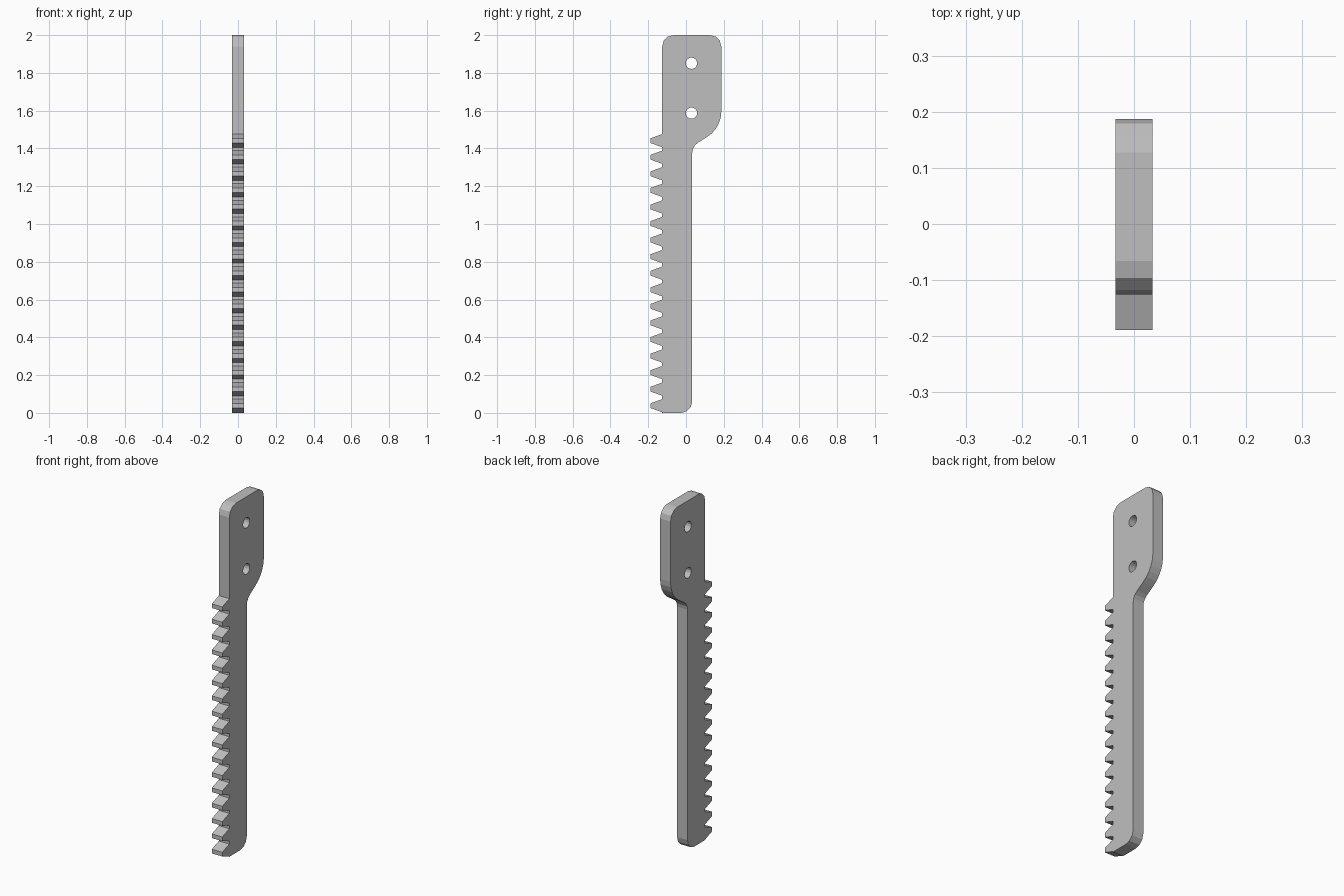
import bpy
from math import cos, sin, radians, pi

cube = bpy.data.objects.get("Cube")
if cube:
    bpy.data.objects.remove(cube, do_unlink=True)

HALF_THICK = 0.033
FRONT, BACK, SHANK = -0.126, 0.187, 0.033   # edges along y
TIP = -0.189
TEETH, PITCH, FIRST = 17, 0.0877, 0.038
CORNER = 0.06


def arc(cy, cz, r, start, end, steps):
    """Points along an arc, angles in degrees."""
    return [(cy + r * cos(radians(start + (end - start) * i / steps)),
             cz + r * sin(radians(start + (end - start) * i / steps)))
            for i in range(steps + 1)]


# Blade outline: rounded toe, shank, flared handle, rounded top
outline = [(FRONT, 0)]
outline += arc(SHANK - CORNER, CORNER, CORNER, -90, 0, 3)
outline += arc(SHANK + CORNER, 1.378, CORNER, 180, 120, 3)
outline += arc(BACK - 0.157, 1.595, 0.157, -60, 0, 5)
outline += arc(BACK - CORNER, 2 - CORNER, CORNER, 0, 90, 3)
outline += arc(FRONT + CORNER, 2 - CORNER, CORNER, 90, 180, 3)

# Row of blunt teeth down the front edge
for i in reversed(range(TEETH)):
    z = FIRST + i * PITCH
    outline += [(FRONT, z + 0.035), (TIP, z + 0.012),
                (TIP, z - 0.012), (FRONT, z - 0.035)]

# Two mounting holes
holes = [arc(0.029, z, 0.03, 0, 337.5, 15) for z in (1.587, 1.851)]

# Filled, extruded profile turned into a flat-faced mesh
curve = bpy.data.curves.new("toothed_blade", "CURVE")
curve.dimensions = "2D"
curve.fill_mode = "BOTH"
curve.extrude = HALF_THICK
for loop in [outline] + holes:
    spline = curve.splines.new("POLY")
    spline.points.add(len(loop) - 1)
    for point, (y, z) in zip(spline.points, loop):
        point.co = (y, z, 0, 1)
    spline.use_cyclic_u = True
    spline.use_smooth = False

blade = bpy.data.objects.new("toothed_blade", curve)
bpy.context.collection.objects.link(blade)
blade.rotation_euler = (pi / 2, 0, pi / 2)
bpy.ops.object.select_all(action="DESELECT")
blade.select_set(True)
bpy.context.view_layer.objects.active = blade
bpy.ops.object.convert(target="MESH")
blade = bpy.context.object
bpy.ops.object.transform_apply(location=False, rotation=True, scale=False)

# Weld the caps to the rim
bpy.ops.object.mode_set(mode="EDIT")
bpy.ops.mesh.select_all(action="SELECT")
bpy.ops.mesh.remove_doubles(threshold=0.0005)
bpy.ops.mesh.normals_make_consistent(inside=False)
bpy.ops.object.mode_set(mode="OBJECT")
bpy.ops.object.shade_flat()

# Plain grey metal
grey = bpy.data.materials.new("grey_metal")
grey.use_nodes = True
colour = (0.52, 0.52, 0.52, 1)
grey.diffuse_color = colour
grey.node_tree.nodes["Principled BSDF"].inputs["Base Color"].default_value = colour
blade.data.materials.clear()
blade.data.materials.append(grey)
